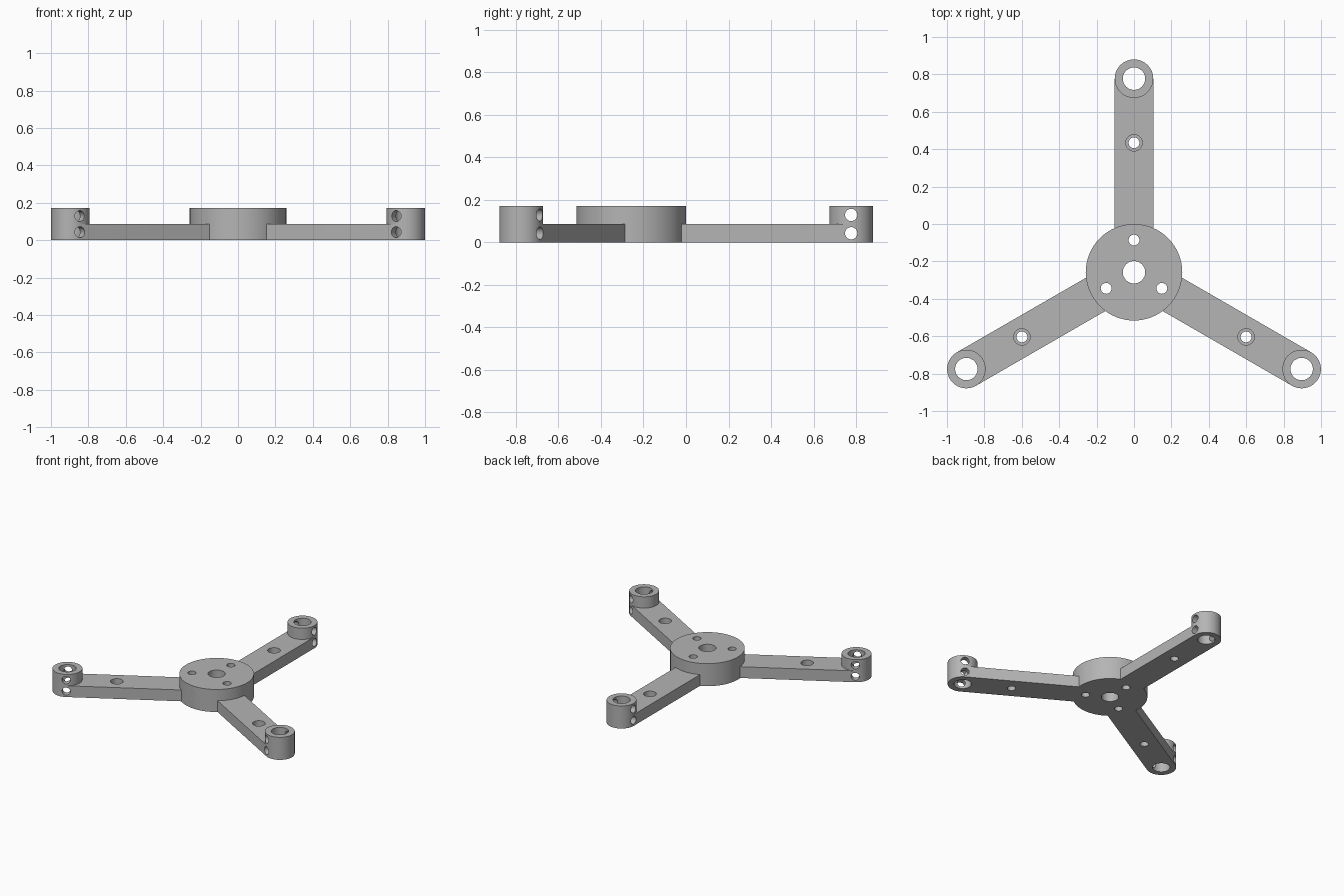
import bpy
import bmesh
import math
from mathutils import Matrix, Vector

cube = bpy.data.objects.get("Cube")
if cube:
    bpy.data.objects.remove(cube, do_unlink=True)

HUB_Y, REACH, HOLE_REACH = -0.258, 1.035, 0.692
HUB_R, END_R, BORE_R, SMALL_R = 0.258, 0.103, 0.06, 0.029
HEIGHT, ARM_H = 0.172, 0.086
SEGS = 64

grey = bpy.data.materials.new("Plain grey")
grey.use_nodes = True
colour = (0.46, 0.46, 0.46, 1)
grey.diffuse_color = colour
grey.node_tree.nodes["Principled BSDF"].inputs["Base Color"].default_value = colour


def prism(name, outline, z0, z1):
    """Extrude a flat outline from z0 to z1."""
    bm = bmesh.new()
    face = bm.faces.new([bm.verts.new((x, y, z0)) for x, y in outline])
    top = bmesh.ops.extrude_face_region(bm, geom=[face])["geom"]
    verts = [v for v in top if isinstance(v, bmesh.types.BMVert)]
    bmesh.ops.translate(bm, verts=verts, vec=Vector((0, 0, z1 - z0)))
    bmesh.ops.recalc_face_normals(bm, faces=bm.faces)
    mesh = bpy.data.meshes.new(name)
    bm.to_mesh(mesh)
    bm.free()
    mesh.materials.append(grey)
    obj = bpy.data.objects.new(name, mesh)
    bpy.context.collection.objects.link(obj)
    return obj


def arc(r, y=0, x=0, turn=2 * math.pi, steps=SEGS):
    count = steps if turn > 6 else steps + 1
    return [(x + r * math.cos(turn * i / steps), y + r * math.sin(turn * i / steps))
            for i in range(count)]


def select_only(obj):
    bpy.ops.object.select_all(action="DESELECT")
    obj.select_set(True)
    bpy.context.view_layer.objects.active = obj


def drill(obj, r, x=0, y=0, z0=-0.1, z1=0.3, sideways=None):
    """Bore a round hole, upright or (at height sideways) along x."""
    cutter = prism("drill", arc(r, steps=32), z0, z1)
    if sideways is None:
        cutter.data.transform(Matrix.Translation((x, y, 0)))
    else:
        cutter.data.transform(Matrix.Translation((-0.1, y, sideways))
                              @ Matrix.Rotation(math.pi / 2, 4, "Y"))
    cutter.hide_render = True
    mod = obj.modifiers.new("hole", "BOOLEAN")
    mod.operation, mod.solver, mod.object = "DIFFERENCE", "EXACT", cutter
    select_only(obj)
    bpy.ops.object.modifier_apply(modifier=mod.name)
    bpy.data.objects.remove(cutter, do_unlink=True)


def smooth(obj):
    select_only(obj)
    bpy.ops.object.shade_smooth_by_angle(angle=math.radians(30))


# Hub with a centre bore and three bolt holes
hub = prism("hub", arc(HUB_R), 0, HEIGHT)
drill(hub, BORE_R)
for i in range(3):
    a = math.pi / 2 + i * math.tau / 3
    drill(hub, SMALL_R, 0.172 * math.cos(a), 0.172 * math.sin(a))
smooth(hub)
hub.location.y = HUB_Y

# Arm with a rounded tip and a counterbored screw hole
start = 0.225
outline = [(-END_R, start), (END_R, start)] + arc(END_R, REACH, turn=math.pi, steps=32)
arm = prism("arm", outline, 0, ARM_H)
drill(arm, SMALL_R, y=HOLE_REACH)
drill(arm, 0.044, y=HOLE_REACH, z0=ARM_H / 2)

# Raised ring on the tip
tip = prism("tip_ring", arc(END_R, REACH), ARM_H, HEIGHT)

# Upright bore and cross holes through the tip
for part, z in ((arm, ARM_H / 2), (tip, ARM_H * 1.5)):
    drill(part, BORE_R, y=REACH)
    drill(part, SMALL_R, y=REACH, sideways=z)
    smooth(part)
    part.location.y = HUB_Y

# Repeat the arm around the hub
for i in (1, 2):
    for part in (arm, tip):
        twin = part.copy()
        twin.name = f"{part.name}_{i + 1}"
        twin.rotation_euler.z = i * math.tau / 3
        bpy.context.collection.objects.link(twin)
